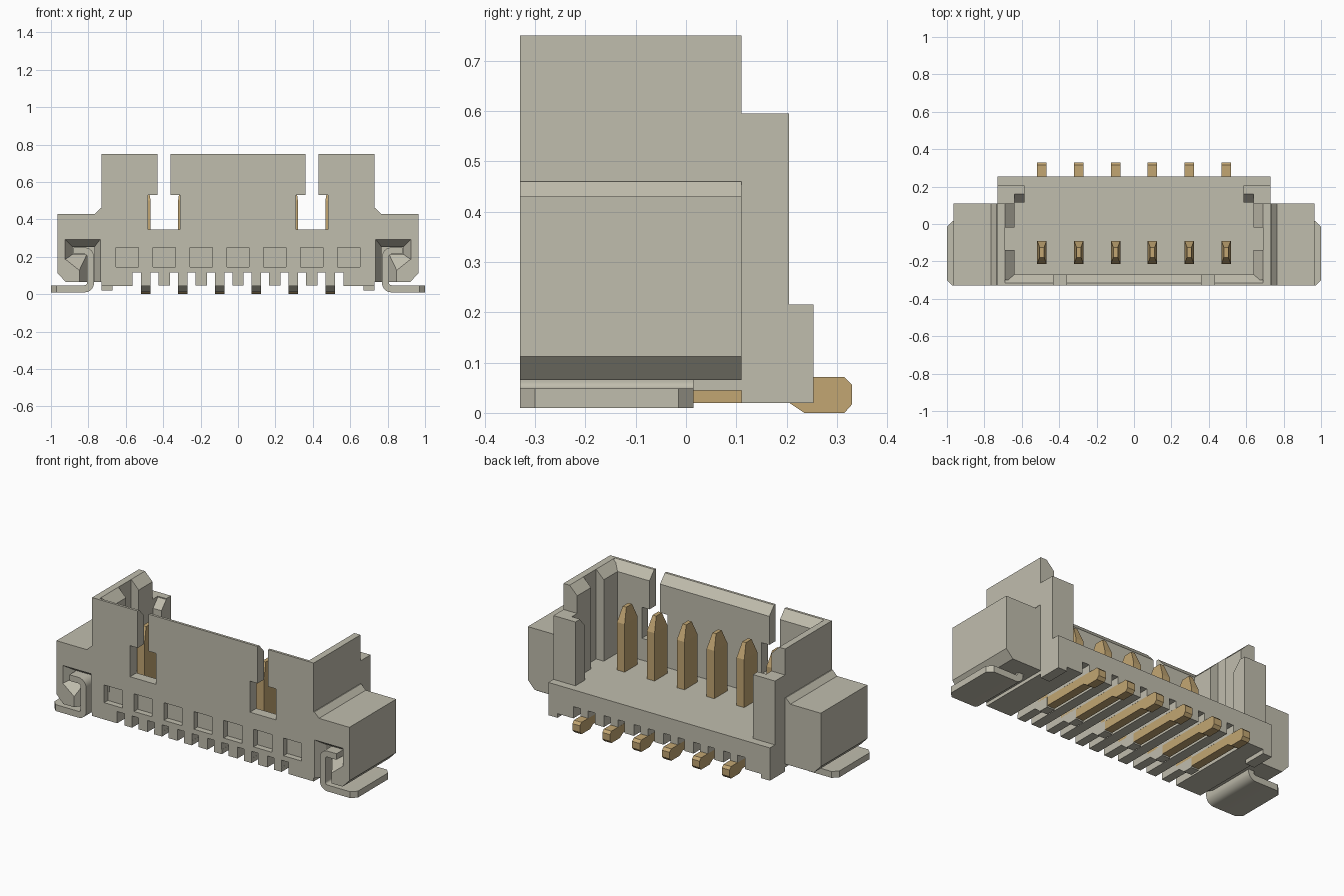
import bpy, bmesh, math

old = bpy.data.objects.get("Cube")
if old:
    bpy.data.objects.remove(old, do_unlink=True)


def material(name, rgb):
    m = bpy.data.materials.new(name)
    m.use_nodes = True
    m.diffuse_color = (*rgb, 1)
    bsdf = m.node_tree.nodes["Principled BSDF"]
    bsdf.inputs["Base Color"].default_value = (*rgb, 1)
    bsdf.inputs["Roughness"].default_value = 0.6
    return m


BEIGE = material("beige plastic", (0.53, 0.51, 0.42))
GOLD = material("gold contact", (0.54, 0.38, 0.17))


def loft(name, rings, mat=BEIGE):
    """Skin a closed solid through rings of equal point counts."""
    bm = bmesh.new()
    rows = [[bm.verts.new(p) for p in ring] for ring in rings]
    n = len(rows[0])
    bm.faces.new(rows[0])
    bm.faces.new(rows[-1])
    for a, b in zip(rows, rows[1:]):
        for i in range(n):
            j = (i + 1) % n
            bm.faces.new((a[i], a[j], b[j], b[i]))
    bmesh.ops.recalc_face_normals(bm, faces=bm.faces)
    mesh = bpy.data.meshes.new(name)
    bm.to_mesh(mesh)
    bm.free()
    mesh.materials.append(mat)
    ob = bpy.data.objects.new(name, mesh)
    bpy.context.collection.objects.link(ob)
    return ob


def prism(name, pts, axis, a, b, mat=BEIGE):
    """Extrude a 2D profile along an axis from a to b."""
    def place(p, t):
        return {"x": (t, *p), "y": (p[0], t, p[1]), "z": (*p, t)}[axis]
    return loft(name, [[place(p, t) for p in pts] for t in (a, b)], mat)


def box(name, x, y, z, mat=BEIGE):
    pts = [(x[0], y[0]), (x[1], y[0]), (x[1], y[1]), (x[0], y[1])]
    return prism(name, pts, "z", *z, mat)


def cut(target, cutters):
    for c in cutters:
        mod = target.modifiers.new("cut", "BOOLEAN")
        mod.operation = "DIFFERENCE"
        mod.solver = "EXACT"
        mod.object = c
    bpy.context.view_layer.update()
    deps = bpy.context.evaluated_depsgraph_get()
    mesh = bpy.data.meshes.new_from_object(target.evaluated_get(deps))
    target.modifiers.clear()
    target.data = mesh
    for c in cutters:
        bpy.data.objects.remove(c, do_unlink=True)


PITCH = 0.197
PINS = [(i - 2.5) * PITCH for i in range(6)]
FRONT, SIDE, REAR = -0.33, 0.11, 0.253

# Floor and front wall with a chamfered rim
box("base_floor", (-0.73, 0.73), (-0.275, REAR), (0.115, 0.215))
wall = prism("front_wall", [(FRONT, 0.115), (FRONT, 0.75), (-0.315, 0.75),
                            (-0.27, 0.70), (-0.27, 0.115)], "x", -0.73, 0.73)
cutters = []
for s in (-1, 1):
    # Keyhole slot: narrow at the top, wide window below
    keyhole = [(0.36, 0.8), (0.36, 0.53), (0.31, 0.53), (0.31, 0.345),
               (0.48, 0.345), (0.48, 0.53), (0.43, 0.53), (0.43, 0.8)]
    cutters.append(prism("slot_cutter", [(s * x, z) for x, z in keyhole], "y", -0.4, -0.2))
for i in range(7):
    c = (i - 3) * PITCH
    cutters.append(box("recess_cutter", (c - 0.06, c + 0.06), (-0.4, -0.295), (0.145, 0.25)))
cut(wall, cutters)

# Underside rails between the contacts
for i in range(5):
    c = (i - 2) * PITCH
    box("bottom_rail", (c - 0.03, c + 0.03), (FRONT, REAR), (0.047, 0.116))

for s, side in ((1, "left"), (-1, "right")):
    def X(a, b):
        return (s * a, s * b)

    def P(pts):
        return [(s * x, y) for x, y in pts]

    # End rail and rear foot
    box(side + "_end_rail", X(0.565, 0.73), (FRONT, REAR), (0.045, 0.116))
    box(side + "_rear_foot", X(0.67, 0.73), (SIDE, REAR), (0.02, 0.05))

    # Side wall, with two chamfered guide ribs inside
    box(side + "_side_wall", X(0.69, 0.73), (FRONT, SIDE), (0.115, 0.75))
    rib = P([(0.70, 0.2), (0.70, 0.75), (0.69, 0.75), (0.64, 0.70), (0.64, 0.2)])
    for y0, y1 in ((-0.30, -0.14), (-0.02, SIDE)):
        prism(side + "_guide_rib", rib, "y", y0, y1)

    # Rear corner column with a hooked, sloping lip
    box(side + "_column", X(0.64, 0.73), (SIDE, 0.205), (0.2, 0.595))
    box(side + "_column_hook", X(0.585, 0.645), (0.16, 0.205), (0.2, 0.595))
    prism(side + "_column_lip", [(0.115, 0.2), (0.115, 0.54), (0.165, 0.595), (0.165, 0.2)],
          "x", s * 0.585, s * 0.645)

    # Wing with a tapered pocket for the solder tab
    wing = prism(side + "_wing", P([(0.725, 0.065), (0.725, 0.46), (0.735, 0.46), (0.765, 0.43),
                                    (0.965, 0.43), (0.965, 0.112), (0.92, 0.065)]),
                 "y", FRONT, SIDE)
    wide = P([(0.735, 0.04), (0.735, 0.295), (0.925, 0.295),
              (0.925, 0.185), (0.85, 0.125), (0.85, 0.04)])
    slim = P([(0.768, 0.04), (0.768, 0.253), (0.885, 0.253),
              (0.885, 0.213), (0.808, 0.213), (0.808, 0.04)])
    pocket = loft("pocket_cutter", [[(x, y, z) for x, z in ring] for ring, y in
                                    ((wide, FRONT - 0.002), (slim, -0.27), (slim, 0.02))])
    cut(wing, [pocket])

    # Bent solder tab: top arm, upright, rounded bends and foot
    def arc(cx, cz, r, a0, a1):
        return [(cx + r * math.cos(math.radians(a0 + (a1 - a0) * k / 6)),
                 cz + r * math.sin(math.radians(a0 + (a1 - a0) * k / 6))) for k in range(7)]

    outer = [(0.88, 0.25)] + arc(0.82, 0.20, 0.05, 90, 180)
    inner = arc(0.82, 0.20, 0.014, 180, 90) + [(0.88, 0.214)]
    outer += arc(0.756, 0.062, 0.014, 0, -90)[:1]
    # Lower bend curls outwards into the foot
    lower = [(0.77, 0.06)] + arc(0.82, 0.06, 0.05, 180, 270) + [(0.95, 0.01), (0.95, 0.048)]
    lower += arc(0.82, 0.062, 0.014, 270, 180)
    profile = outer[:-1] + lower + inner
    tab = prism(side + "_solder_tab", P(profile), "y", FRONT, 0.015)
    for poly in tab.data.polygons:
        poly.use_smooth = True
    tab.select_set(True)
    bpy.context.view_layer.objects.active = tab
    bpy.ops.object.shade_smooth_by_angle(angle=math.radians(30))
    tab.select_set(False)
    prism(side + "_tab_toe", P([(0.945, FRONT), (0.97, FRONT), (1.0, FRONT + 0.03),
                                (1.0, -0.015), (0.97, 0.015), (0.945, 0.015)]),
          "z", 0.01, 0.048)

# Contacts: upright blade with tapered tip, bent lead below, plastic key in front
for c in PINS:
    x0, x1 = c - 0.025, c + 0.025

    def ring(dx, y0, y1, z):
        return [(c - dx, y0, z), (c + dx, y0, z), (c + dx, y1, z), (c - dx, y1, z)]

    loft("contact_blade", [ring(0.025, -0.213, -0.09, 0.06), ring(0.025, -0.213, -0.09, 0.50),
                           ring(0.012, -0.178, -0.125, 0.585)], GOLD)
    prism("contact_lead", [(-0.15, 0.02), (0.205, 0.02), (0.235, 0.002), (0.315, 0.002),
                           (0.33, 0.017), (0.33, 0.056), (0.315, 0.071), (-0.15, 0.071)],
          "x", x0, x1, GOLD)
    box("contact_channel", (x0, x1), (FRONT, REAR), (0.0712, 0.116))
    prism("contact_key", [(FRONT, 0.045), (-0.19, 0.045), (-0.15, 0.012),
                          (-0.09, 0.012), (-0.09, 0.072), (FRONT, 0.072)],
          "x", x0 - 0.0005, x1 + 0.0005)

# Rest the lowest contact faces on the ground plane
for ob in bpy.context.collection.objects:
    if ob.name.startswith("contact_lead"):
        for v in ob.data.vertices:
            if v.co.z < 0.003:
                v.co.z = 0.0
